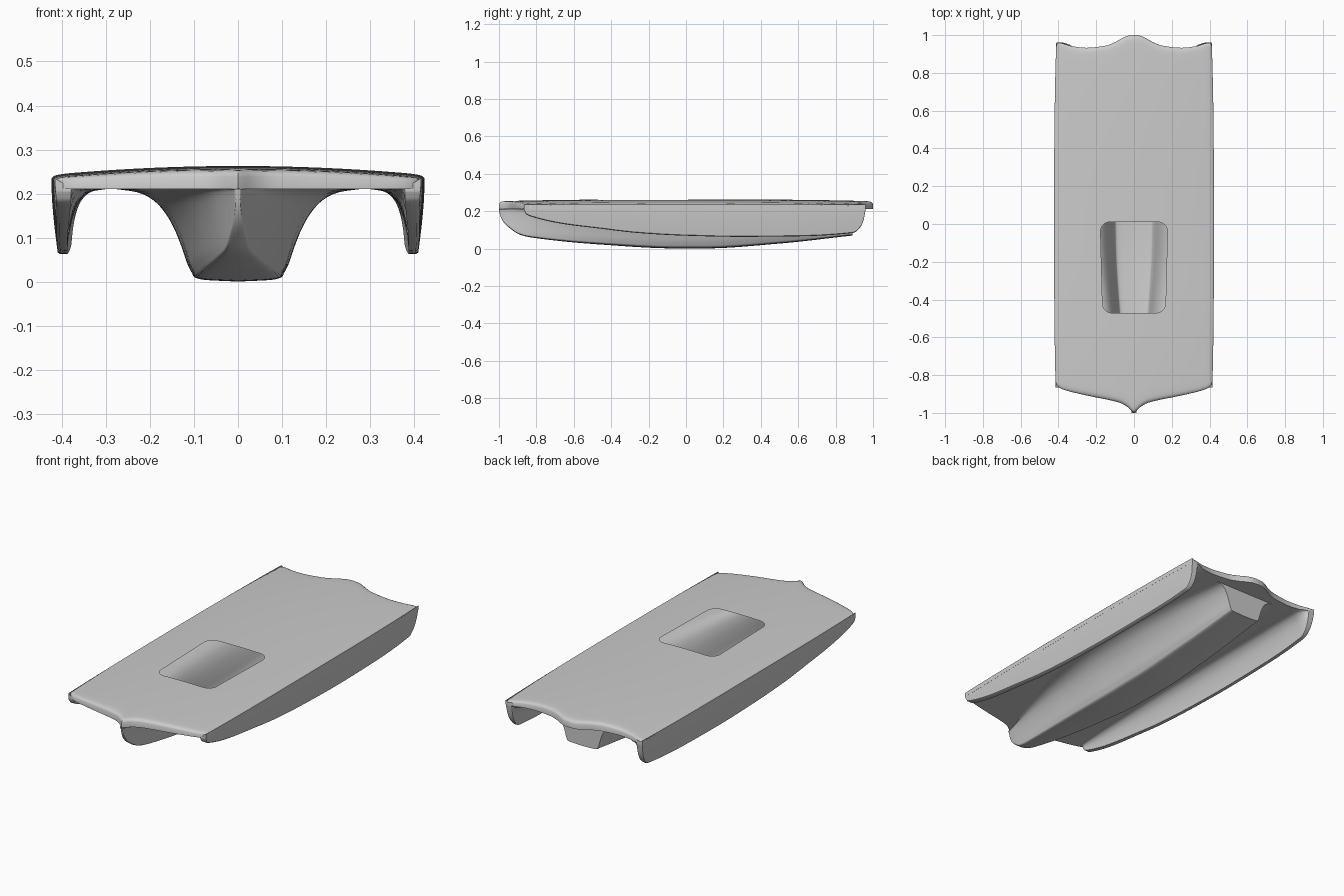
import bpy, bmesh, math

if "Cube" in bpy.data.objects:
    bpy.data.objects.remove(bpy.data.objects["Cube"])


def curve(pts):
    """Monotone smooth interpolation through (position, value) points."""
    xs, ys = zip(*pts)
    n = len(xs)
    s = [(ys[i + 1] - ys[i]) / (xs[i + 1] - xs[i]) for i in range(n - 1)]
    m = [s[0]] + [2 * a * b / (a + b) if a * b > 0 else 0 for a, b in zip(s, s[1:])] + [s[-1]]

    def f(x):
        x = min(max(x, xs[0]), xs[-1])
        i = max(j for j in range(n - 1) if xs[j] <= x)
        h = xs[i + 1] - xs[i]
        t = (x - xs[i]) / h
        return ((2*t**3 - 3*t*t + 1) * ys[i] + (t**3 - 2*t*t + t) * h * m[i]
                + (3*t*t - 2*t**3) * ys[i + 1] + (t**3 - t*t) * h * m[i + 1])
    return f


def make(name, bm):
    bmesh.ops.recalc_face_normals(bm, faces=bm.faces[:])
    me = bpy.data.meshes.new(name)
    bm.to_mesh(me)
    bm.free()
    ob = bpy.data.objects.new(name, me)
    bpy.context.collection.objects.link(ob)
    return ob


def activate(ob):
    bpy.ops.object.select_all(action='DESELECT')
    ob.select_set(True)
    bpy.context.view_layer.objects.active = ob


def skin(bm, rows):
    vs = [[bm.verts.new(p) for p in r] for r in rows]
    for a, b in zip(vs, vs[1:]):
        for i in range(len(a) - 1):
            bm.faces.new((a[i], a[i + 1], b[i + 1], b[i]))
    return vs


def smooth_section(pts, n):
    """Resample a list of tuples smoothly into n points."""
    fs = [curve(list(enumerate(c))) for c in zip(*pts)]
    return [tuple(f(i * (len(pts) - 1) / (n - 1)) for f in fs) for i in range(n)]


WET = 0.211  # underside of the deck

# Central hull: keel height, bottom half width and flare half width along y
keel = curve([(-1, .21), (-.995, .18), (-.97, .135), (-.93, .1), (-.89, .075), (-.83, .06),
              (-.46, .022), (-.05, .001), (.1, .001), (.5, .027), (.89, .07)])
bottom = curve([(-1, .004), (-.9, .025), (-.7, .052), (-.45, .076), (-.1, .096), (.2, .1), (.89, .09)])
flare = curve([(-1, .012), (-.9, .04), (-.75, .1), (-.47, .19), (-.1, .26), (.2, .28), (.5, .26), (.89, .19)])
shape = smooth_section([(0, 0, 0), (.8, 0, .02), (1, .01, .06), (1, .08, .18), (1, .16, .38), (1, .25, .57),
                        (1, .34, .71), (1, .5, .87), (1, .72, .965), (1, 1, 1)], 28)
bm = bmesh.new()
rows = []
for j in range(71):
    y = -1 + 1.89 * (j / 70) ** 1.5
    k, b, w = keel(y), bottom(y), flare(y)
    half = [(b * p + (w - b) * q, y, k + (WET - k) * r) for p, q, r in shape]
    rows.append([(-x, yy, z) for x, yy, z in half[:0:-1]] + half)
vs = skin(bm, rows)
bm.faces.new(vs[-1])
hull = make("central_hull", bm)

# Side hulls: thin blades with a filleted inner face
edge = lambda y: .41 + .013 * (1 - min(1, abs(y)) ** 3)
blade = curve([(-.865, .205), (-.855, .185), (-.83, .173), (-.67, .135), (-.46, .108), (-.25, .084),
               (0, .07), (.29, .064), (.61, .067), (.895, .085), (.93, .112), (.95, .155), (.96, .209)])
inner = smooth_section([(1, 0), (.6, .04), (.3, .2), (.12, .48), (.04, .75), (0, 1)], 20)
bm = bmesh.new()
rows = []
for j in range(81):
    y = .0475 - .9125 * math.cos(math.pi * j / 80)
    a, o = blade(y), edge(y)
    d = WET - a
    xi, xo = o - .036, o - .014 * min(1, d / .14)
    row = [(xi - .09 * d / .147 * g, y, WET - d * c) for g, c in inner]
    row += [(xo - .006, y, a - .001), (xo, y, a + .003)]
    row += [(xo + (o - xo) * math.sin(s * math.pi / 12), y, a + .003 + (.232 - a) * s / 6) for s in range(1, 7)]
    rows.append(row)
vs = skin(bm, rows)
for end in (vs[0], vs[-1]):
    bm.faces.new(end)
side = make("side_hulls", bm)
mod = side.modifiers.new("mirror", 'MIRROR')
mod.use_axis = (True, False, False)

# Deck: cambered top with a rounded rim, beaked bow and scalloped stern
front = curve([(0, -1), (.012, -.99), (.03, -.972), (.07, -.948), (.13, -.932), (.2, -.918), (.3, -.896),
               (.36, -.88), (.39, -.867), (.404, -.853), (.41, -.835)])
back = curve([(0, 1), (.03, .997), (.06, .985), (.1, .963), (.15, .944), (.25, .933), (.33, .942),
              (.38, .957), (.398, .96), (.406, .953), (.41, .94)])
drop = curve([(0, .015), (.004, .008), (.012, .003), (.03, 0)])
us = sorted([i / 34 for i in range(-34, 35)] + [s * e for s in (-1, 1) for e in (.985, .993, .01)])
ts = sorted([i / 50 for i in range(51)] + [.002, .006, .012, .988, .994, .998])
top, low = [], []
for t in ts:
    rt, rl = [], []
    for u in us:
        xr = .41 * abs(u)
        y = front(xr) * (1 - t) + back(xr) * t
        x = u * edge(y)
        e = min(t * 1.9, (1 - t) * 1.9, (1 - abs(u)) * .42)
        z = .263 - .020 * u * u - .010 * abs(y) ** 3 - drop(e) * (1 - .5 * u * u)
        rt.append((x, y, z))
        rl.append((x, y, WET))
    top.append(rt)
    low.append(rl)
bm = bmesh.new()
a, b = skin(bm, top), skin(bm, low)
ring = lambda g: g[0] + [r[-1] for r in g[1:]] + g[-1][-2::-1] + [r[0] for r in g[-2:0:-1]]
ra, rb = ring(a), ring(b)
for i in range(len(ra)):
    bm.faces.new((ra[i - 1], ra[i], rb[i], rb[i - 1]))
deck = make("deck", bm)

# Cockpit opening: rounded rectangle, slightly narrower towards the bow
bm = bmesh.new()
loop = []
for cx, cy, a0 in ((.125, -.04, 0), (-.125, -.04, 90), (-.115, -.42, 180), (.115, -.42, 270)):
    for i in range(9):
        ang = math.radians(a0 + i * 11.25)
        loop.append(bm.verts.new((cx + .052 * math.cos(ang), cy + .051 * math.sin(ang), .15)))
f = bm.faces.new(loop)
ext = bmesh.ops.extrude_face_region(bm, geom=[f])
bmesh.ops.translate(bm, vec=(0, 0, .2), verts=[v for v in ext["geom"] if isinstance(v, bmesh.types.BMVert)])
cutter = make("cockpit_cutter", bm)
mod = deck.modifiers.new("cockpit", 'BOOLEAN')
mod.object, mod.operation, mod.solver = cutter, 'DIFFERENCE', 'EXACT'
activate(deck)
bpy.ops.object.modifier_apply(modifier="cockpit")
bpy.data.objects.remove(cutter)

# Open the deck's lower skin and cut walls so the hull interior shows
bm = bmesh.new()
bm.from_mesh(deck.data)
gone = []
for f in bm.faces:
    c = f.calc_center_median()
    if abs(c.x) < .19 and -.49 < c.y < .03 and abs(f.normal.z) < .3:
        gone.append(f)
    elif c.z < WET + .001 and -.8 < c.y < .8 and abs(c.x) < flare(c.y) - .012:
        gone.append(f)
bmesh.ops.delete(bm, geom=gone, context='FACES')
bm.to_mesh(deck.data)
bm.free()

for ob in (hull, side, deck):
    activate(ob)
    bpy.ops.object.shade_smooth_by_angle(angle=math.radians(40))
